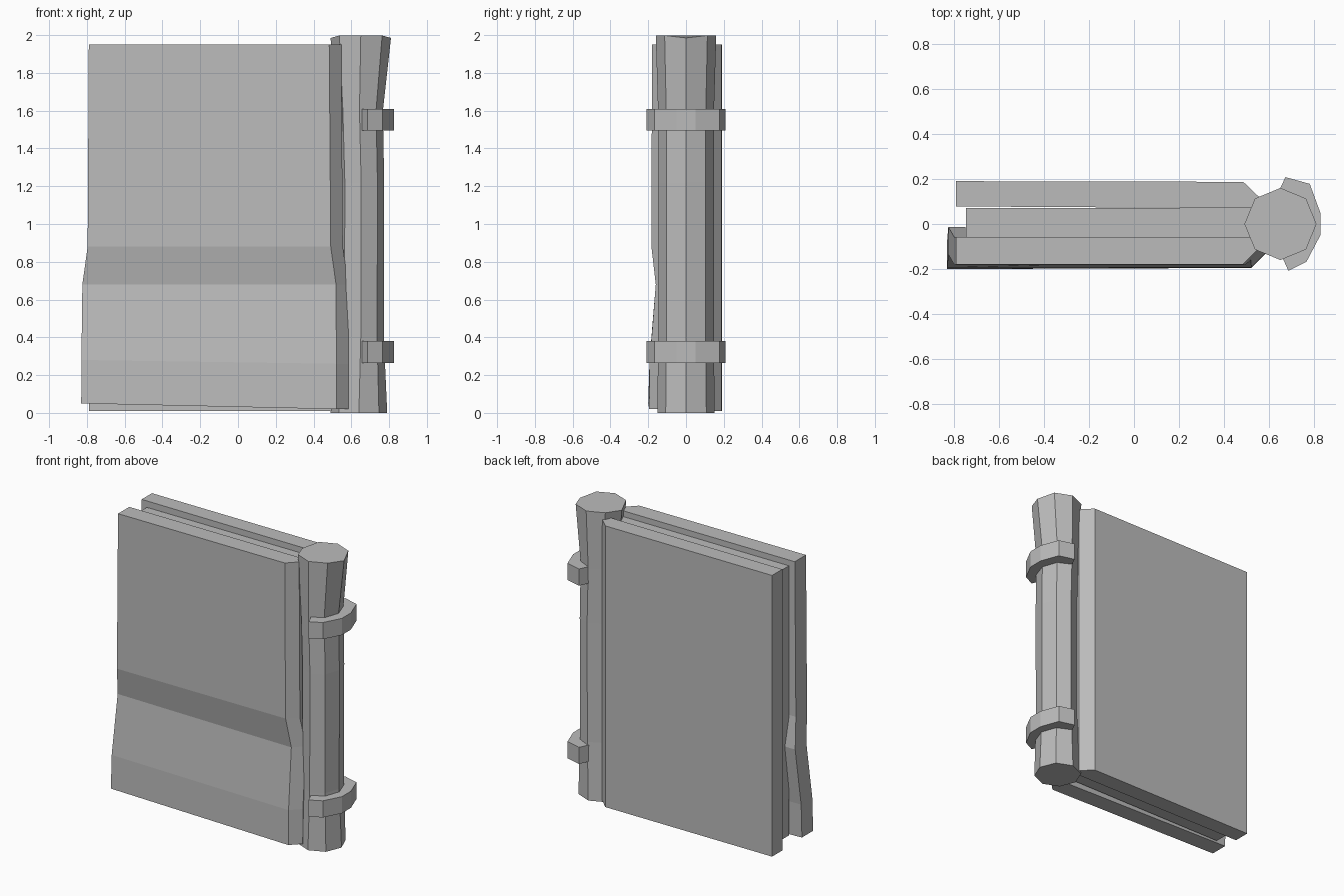
import bpy, bmesh, math

if "Cube" in bpy.data.objects:
    bpy.data.objects.remove(bpy.data.objects["Cube"])

grey = bpy.data.materials.new("plain grey")
grey.diffuse_color = (0.5, 0.5, 0.5, 1)
grey.use_nodes = True
grey.node_tree.nodes["Principled BSDF"].inputs["Base Color"].default_value = grey.diffuse_color


def loft(name, rings):
    """Solid skinned through a stack of equal-length closed rings."""
    bm = bmesh.new()
    loops = [[bm.verts.new(p) for p in ring] for ring in rings]
    n = len(loops[0])
    for a, b in zip(loops, loops[1:]):
        for i in range(n):
            j = (i + 1) % n
            bm.faces.new((a[i], a[j], b[j], b[i]))
    bm.faces.new(loops[0][::-1])
    bm.faces.new(loops[-1])
    bmesh.ops.recalc_face_normals(bm, faces=bm.faces[:])
    me = bpy.data.meshes.new(name)
    bm.to_mesh(me)
    bm.free()
    me.materials.append(grey)
    ob = bpy.data.objects.new(name, me)
    bpy.context.collection.objects.link(ob)
    return ob


def prism(name, outline, z0, z1):
    return loft(name, [[(x, y, z) for x, y in outline] for z in (z0, z1)])


# Page block, recessed inside the covers
prism("pages", [(-0.745, -0.06), (0.58, -0.06), (0.58, 0.07), (-0.745, 0.07)], 0.05, 1.91)

# Back cover with a bevelled hinge edge
prism("back_cover", [(-0.79, 0.19), (0.485, 0.187), (0.56, 0.115), (0.56, 0.07), (-0.79, 0.078)],
      0.01, 1.95)

# Warped front cover: z left, z right, x shift, outer y left, outer y right
levels = [(0.05, 0.02, -0.04, 0.038, -0.20, -0.195),
          (0.28, 0.26, -0.039, 0.038, -0.193, -0.193),
          (0.68, 0.68, -0.034, 0.036, -0.135, -0.16),
          (0.88, 0.88, -0.006, 0.008, -0.183, -0.183),
          (1.95, 1.95, 0.0, 0.0, -0.18, -0.18)]
rings = []
for zl, zr, dl, dr, yl, yr in levels:
    rings.append([(-0.79 + dl, yl, zl), (0.483 + dr, yr, zr), (0.547 + dr, yr + 0.065, zr),
                  (0.547 + dr, yr + 0.12, zr), (-0.79 + dl, yl + 0.122, zl)])
loft("front_cover", rings)

# Eight-sided spine post, flared at both ends, top dipping at its sides
post = []
for z, cx, rx, ry in [(0, 0.64, 0.15, 0.152), (0.4, 0.65, 0.122, 0.147), (1.22, 0.652, 0.122, 0.147),
                      (1.6, 0.643, 0.124, 0.148), (1.998, 0.65, 0.16, 0.16)]:
    ring = []
    for i in range(8):
        a = i * math.pi / 4
        dip = 0.013 if z > 1.9 and i % 4 == 0 else 0
        ring.append((cx + rx * math.cos(a), ry * math.sin(a), z - dip))
    post.append(ring)
loft("spine_post", post)

# Two clasp bands wrapped around the outside of the post
outer = [(0.672, 0.208), (0.78, 0.178), (0.827, 0.05), (0.827, -0.05), (0.765, -0.168), (0.685, -0.208)]
inner = [(0.655, -0.14), (0.73, -0.10), (0.76, 0), (0.73, 0.10), (0.64, 0.14)]
for name, z in (("lower_band", 0.265), ("upper_band", 1.495)):
    prism(name, outer + inner, z, z + 0.115)
